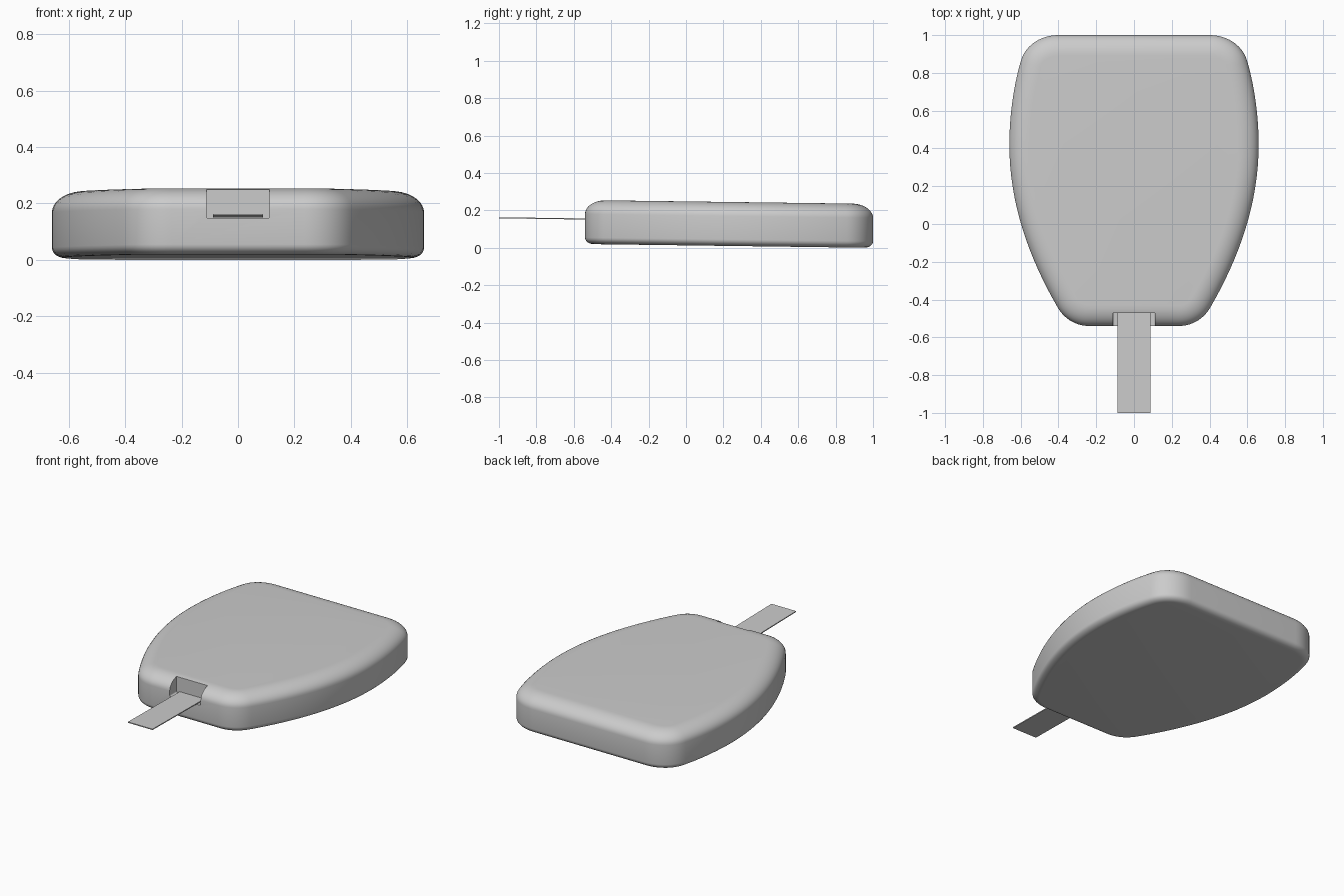
import bpy, bmesh, math
from mathutils import Vector

if "Cube" in bpy.data.objects:
    bpy.data.objects.remove(bpy.data.objects["Cube"])

TILT = 0.0132          # body rises slightly toward the front
THICK = 0.235


def lift(y):
    return TILT * (0.965 - y)


def bezier(a, b, c, d, n):
    a, b, c, d = (Vector(p) for p in (a, b, c, d))
    return [a*(1-t)**3 + b*3*t*(1-t)**2 + c*3*t*t*(1-t) + d*t**3
            for t in (i / n for i in range(n))]


def make_object(name, bm):
    bmesh.ops.recalc_face_normals(bm, faces=bm.faces)
    mesh = bpy.data.meshes.new(name)
    bm.to_mesh(mesh)
    bm.free()
    obj = bpy.data.objects.new(name, mesh)
    bpy.context.collection.objects.link(obj)
    return obj


def box(name, x, y0, y1, z0, z1, round_bottom=0.0):
    bm = bmesh.new()
    bmesh.ops.create_cube(bm, size=1)
    for v in bm.verts:
        v.co = (math.copysign(x, v.co.x), y1 if v.co.y > 0 else y0,
                z1 if v.co.z > 0 else z0)
    if round_bottom:
        edges = [e for e in bm.edges
                 if abs(e.verts[0].co.y - e.verts[1].co.y) > 0.01
                 and e.verts[0].co.z < (z0 + z1) / 2]
        bmesh.ops.bevel(bm, geom=edges, offset=round_bottom, segments=4,
                        profile=0.5, affect='EDGES')
    return make_object(name, bm)


# Outline of the right half, from back to front, then mirrored
half = (bezier((0.40, 1), (0.49, 1), (0.575, 0.95), (0.60, 0.86), 12)
        + bezier((0.60, 0.86), (0.635, 0.74), (0.66, 0.58), (0.66, 0.42), 10)
        + bezier((0.66, 0.42), (0.66, 0.10), (0.55, -0.19), (0.405, -0.44), 16)
        + bezier((0.405, -0.44), (0.365, -0.51), (0.30, -0.54), (0.235, -0.54), 12)
        + [Vector((0.235, -0.54))])
outline = half + [Vector((-p.x, p.y)) for p in reversed(half)]
count = len(outline)
normals = []
for i in range(count):
    a = (outline[i] - outline[i - 1]).normalized()
    b = (outline[(i + 1) % count] - outline[i]).normalized()
    t = (a + b).normalized()
    normals.append(Vector((t.y, -t.x)))     # points inward or outward
sign = 1 if normals[20].x < 0 else -1       # force inward

# Edge section as (inset, height): small bottom round, large top round
section = []
for i in range(7):
    a = math.pi / 2 * i / 6
    section.append((0.045 * (1 - math.sin(a)), 0.035 * (1 - math.cos(a))))
for i in range(11):
    a = math.pi / 2 * i / 10
    section.append((0.11 * (1 - math.cos(a)), THICK - 0.075 * (1 - math.sin(a))))

# Meter body
bm = bmesh.new()
rings = []
for inset, z in section:
    ring = []
    for p, n in zip(outline, normals):
        q = p + n * (sign * inset)
        ring.append(bm.verts.new((q.x, q.y, z + lift(q.y))))
    rings.append(ring)
for lo, hi in zip(rings, rings[1:]):
    for i in range(count):
        j = (i + 1) % count
        bm.faces.new((lo[i], lo[j], hi[j], hi[i]))
bm.faces.new(rings[0])
bm.faces.new(rings[-1])
body = make_object("meter_body", bm)

# Strip port notch cut into the front edge
cutter = box("port_cutter", 0.111, -0.70, -0.47, 0.146, 0.40, 0.008)
cutter.hide_render = True
mod = body.modifiers.new("port", 'BOOLEAN')
mod.operation = 'DIFFERENCE'
mod.solver = 'EXACT'
mod.object = cutter
bpy.context.view_layer.objects.active = body
body.select_set(True)
bpy.ops.object.modifier_apply(modifier=mod.name)
bpy.data.objects.remove(cutter)
bpy.ops.object.shade_smooth_by_angle(angle=math.radians(35))

# Test strip, following the tilt of the body
strip = box("test_strip", 0.088, -1.0, -0.465, 0.0, 0.006)
for v in strip.data.vertices:
    v.co.z += 0.150 + TILT * (-0.47 - v.co.y)
